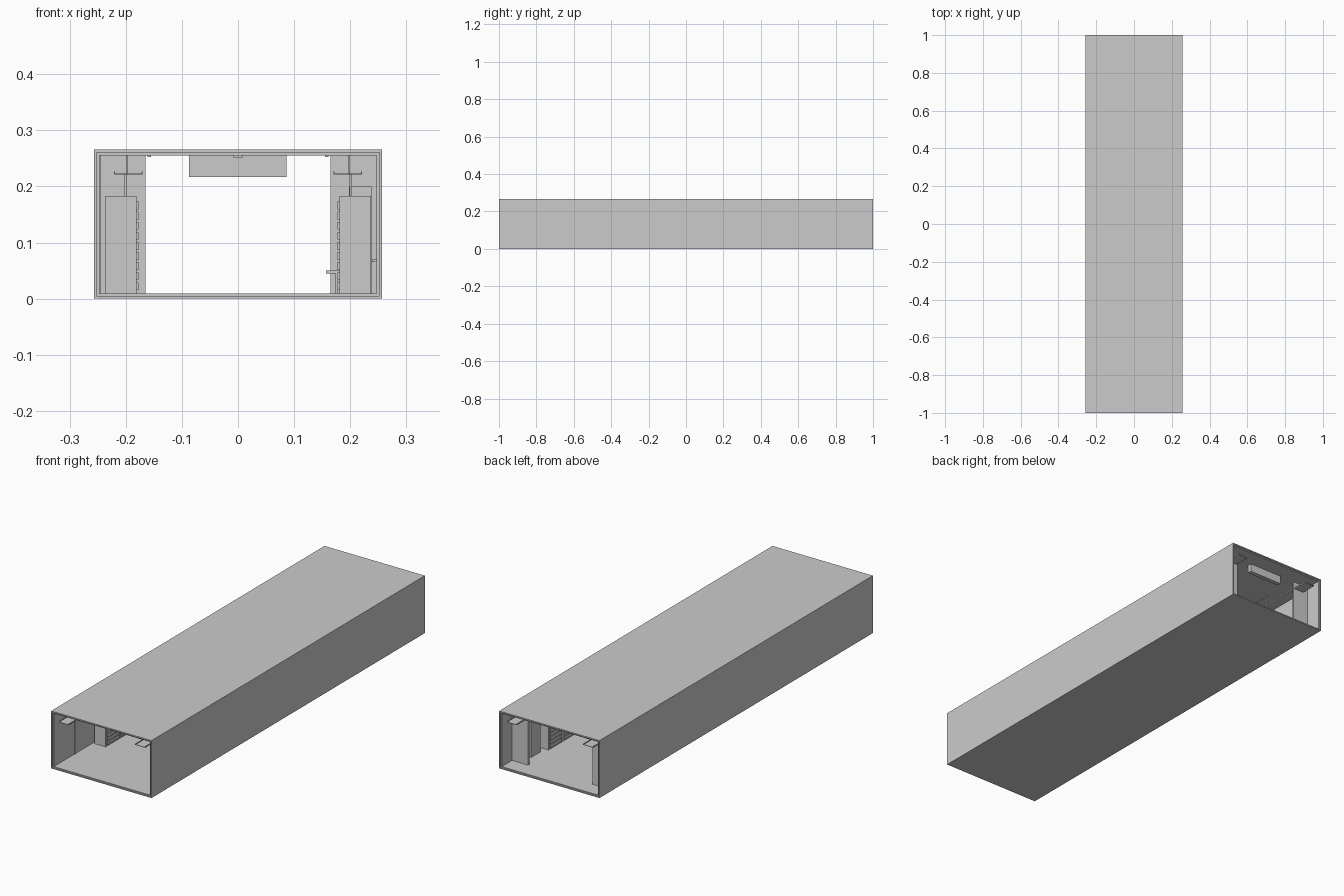
import bpy, bmesh

if "Cube" in bpy.data.objects:
    bpy.data.objects.remove(bpy.data.objects["Cube"])

grey = bpy.data.materials.new("light grey")
grey.diffuse_color = (0.6, 0.6, 0.6, 1)
grey.use_nodes = True
grey.node_tree.nodes["Principled BSDF"].inputs["Base Color"].default_value = grey.diffuse_color


def boxes(name, ranges):
    """One object from boxes given as (x0, x1, y0, y1, z0, z1)."""
    bm = bmesh.new()
    for x0, x1, y0, y1, z0, z1 in ranges:
        x0, x1 = min(x0, x1), max(x0, x1)
        for v in bmesh.ops.create_cube(bm, size=1)["verts"]:
            v.co = (x0 + (v.co.x + 0.5) * (x1 - x0),
                    y0 + (v.co.y + 0.5) * (y1 - y0),
                    z0 + (v.co.z + 0.5) * (z1 - z0))
    mesh = bpy.data.meshes.new(name)
    bm.to_mesh(mesh)
    bm.free()
    mesh.materials.append(grey)
    ob = bpy.data.objects.new(name, mesh)
    bpy.context.collection.objects.link(ob)
    return ob


def tube(name, half, z0, z1, half_in, z0_in, z1_in, y):
    """Rectangular sleeve open at both ends, running from -y to y."""
    bm = bmesh.new()
    rings = []
    for h, a, b in ((half, z0, z1), (half_in, z0_in, z1_in)):
        for yy in (-y, y):
            rings.append([bm.verts.new((px, yy, pz)) for px, pz in
                          ((-h, a), (h, a), (h, b), (-h, b))])
    of, ob_, inf, inb = rings
    for r, s in ((of, ob_), (ob_, inb), (inb, inf), (inf, of)):
        for i in range(4):
            j = (i + 1) % 4
            bm.faces.new((r[i], r[j], s[j], s[i]))
    bmesh.ops.recalc_face_normals(bm, faces=bm.faces)
    mesh = bpy.data.meshes.new(name)
    bm.to_mesh(mesh)
    bm.free()
    mesh.materials.append(grey)
    bpy.context.collection.objects.link(bpy.data.objects.new(name, mesh))


# Long room shell with a slightly recessed inner lining
tube("outer_shell", 0.257, 0, 0.266, 0.252, 0.005, 0.260, 1.0)
tube("inner_lining", 0.252, 0.005, 0.260, 0.247, 0.009, 0.255, 0.995)

RACK_START, RACK_END, BAYS, UNITS = -0.71, 0.75, 14, 9
pitch = (RACK_END - RACK_START) / BAYS

for side, label in ((-1, "left"), (1, "right")):
    # Partition beside the rear doorway
    boxes(label + "_partition",
          [(side * 0.165, side * 0.248, 0.91, 0.92, 0.009, 0.255)])

    # Row of equipment cabinets along the wall
    bays = [RACK_START + i * pitch for i in range(BAYS)]
    boxes(label + "_racks",
          [(side * 0.181, side * 0.237, y, y + pitch - 0.002, 0.009, 0.183)
           for y in bays])

    # Equipment fronts facing the aisle
    boxes(label + "_rack_units",
          [(side * 0.177, side * 0.182, y + 0.008, y + pitch - 0.01,
            0.015 + k * 0.018, 0.029 + k * 0.018)
           for y in bays for k in range(UNITS)])

    # Hanging cable tray: floor and two lips
    boxes(label + "_cable_tray",
          [(side * 0.170, side * 0.221, -0.995, 0.995, 0.221, 0.223),
           (side * 0.170, side * 0.172, -0.995, 0.995, 0.221, 0.227),
           (side * 0.219, side * 0.221, -0.995, 0.995, 0.221, 0.227)])

    # Tray hangers, and droppers down to the racks
    boxes(label + "_tray_hangers",
          [(side * 0.196, side * 0.199, y, y + 0.003, 0.222, 0.256)
           for y in [-0.9 + 0.2 * i for i in range(10)]])
    boxes(label + "_cable_droppers",
          [(side * 0.199, side * 0.202, y + 0.05, y + 0.053, 0.182, 0.222)
           for y in bays])

    # Narrow ceiling rail over the aisle edge
    boxes(label + "_ceiling_rail",
          [(side * 0.155, side * 0.161, -0.7, 0.75, 0.2525, 0.256)])

# Central ceiling lights
boxes("ceiling_lights", [(-0.008, 0.008, y, y + 0.2, 0.251, 0.256)
                         for y in (-0.7, -0.35, 0.0, 0.35)])

# Panel above the rear doorway
boxes("door_header", [(-0.087, 0.086, 0.90, 0.92, 0.217, 0.256)])

# Wall cabinet, pull-out desk and small wall switch on the right side
boxes("wall_cabinet", [(0.198, 0.238, 0.78, 0.85, 0.009, 0.200)])
boxes("pull_out_desk", [(0.157, 0.182, 0.0, 0.06, 0.045, 0.050),
                        (0.174, 0.177, 0.0, 0.06, 0.009, 0.045)])
boxes("wall_switch", [(0.239, 0.248, -0.80, -0.78, 0.065, 0.070)])

# Slim post on the left wall near the front
boxes("wall_post", [(-0.248, -0.244, -0.845, -0.835, 0.009, 0.255)])
